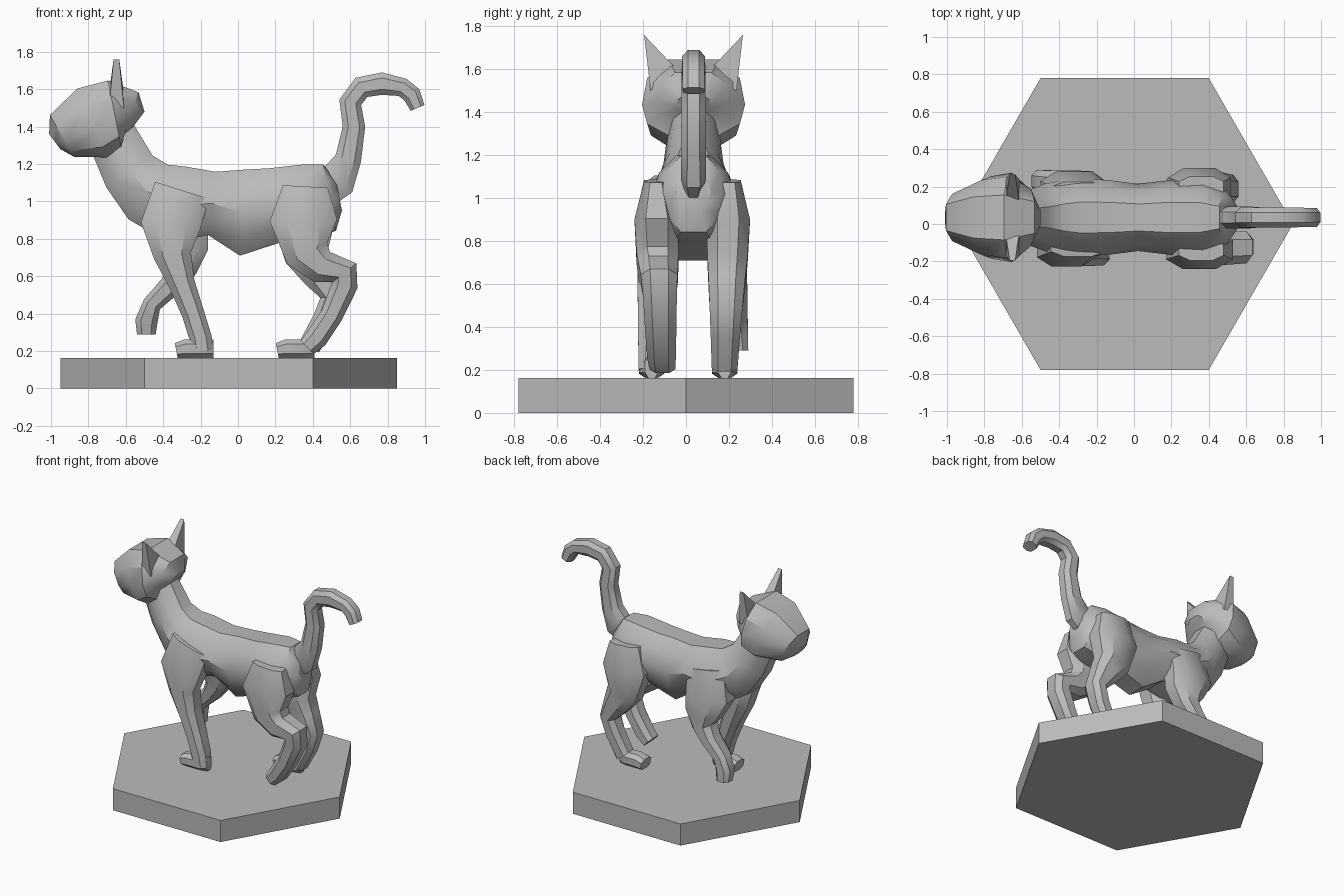
import bpy, bmesh
from mathutils import Vector

if "Cube" in bpy.data.objects:
    bpy.data.objects.remove(bpy.data.objects["Cube"])

MIDDLE = .035  # the cat's own centre line
BASE_TOP = .163

grey = bpy.data.materials.new("stone_grey")
grey.use_nodes = True
colour = (.5, .5, .5, 1)
grey.diffuse_color = colour
grey.node_tree.nodes["Principled BSDF"].inputs["Base Color"].default_value = colour

# Half cross-sections as (across, along), mirrored when skinned
LIMB = [(.5, 1), (1, .5), (1, -.5), (.5, -1)]
TORSO = [(.4, 1), (.8, .6), (1, 0), (.8, -.6), (.4, -1)]
SKULL = [(.5, 1), (.9, .5), (1, -.2), (.9, -.7), (.5, -1)]


def finish(name, bm):
    """Turn a bmesh into a named, coloured object with creases kept sharp."""
    bmesh.ops.recalc_face_normals(bm, faces=bm.faces)
    mesh = bpy.data.meshes.new(name)
    bm.to_mesh(mesh)
    bm.free()
    mesh.materials.append(grey)
    obj = bpy.data.objects.new(name, mesh)
    bpy.context.collection.objects.link(obj)
    bpy.ops.object.select_all(action='DESELECT')
    obj.select_set(True)
    bpy.context.view_layer.objects.active = obj
    bpy.ops.object.shade_smooth_by_angle(angle=.6)


def skin(name, rows, half_section):
    """Skin a cross-section along rows of (centre, radius, half width)."""
    section = half_section + [(-across, along) for across, along in reversed(half_section)]
    bm = bmesh.new()
    centres = [row[0] for row in rows]
    steps = [(b - a).normalized() for a, b in zip(centres, centres[1:])]
    loops = []
    for i, (centre, radius, width) in enumerate(rows):
        tangent = steps[max(i - 1, 0)] + steps[min(i, len(steps) - 1)]
        normal = Vector((-tangent.z, 0, tangent.x)).normalized()
        side = Vector((0, width, 0))
        loops.append([bm.verts.new(centre + side * across + normal * radius * along)
                      for across, along in section])
    for low, high in zip(loops, loops[1:]):
        for i in range(len(section)):
            bm.faces.new((low[i - 1], low[i], high[i], high[i - 1]))
    bm.faces.new(loops[0])
    bm.faces.new(loops[-1])
    finish(name, bm)


def trunk(name, path, half_section):
    """Central part with its own half width in each row."""
    skin(name, [(Vector((x, MIDDLE, z)), radius, width)
                for x, z, radius, width in path], half_section)


def limb(name, path, y_range, width_range):
    """Limb whose sideways place and width change evenly; its root is narrowed."""
    rows = []
    for i, (x, z, radius) in enumerate(path):
        t = i / (len(path) - 1)
        y, width = (start + (end - start) * t for start, end in (y_range, width_range))
        rows.append((Vector((x, y, z)), radius, width if i else width / 2))
    skin(name, rows, LIMB)


def planted_paw(name, x, y):
    """Flat paw resting on the base with its toes toward the head."""
    height = .05
    z = BASE_TOP + height
    limb(name, [(x + .1, z, height), (x + .05, z, height), (x - .05, z, height),
                (x - .1, z - .01, height * .8)], (y, y), (.06, .06))


# Hexagonal base, with corners pointing along the cat
bm = bmesh.new()
bmesh.ops.create_cone(bm, cap_ends=True, segments=6, radius1=.9, radius2=.9, depth=BASE_TOP)
for vert in bm.verts:
    x, y, z = vert.co
    vert.co = (y - .05, x, z + BASE_TOP / 2)
finish("base", bm)

# Neck and torso
trunk("torso", [
    (-.69, 1.38, .13, .11), (-.58, 1.16, .15, .14), (-.48, 1.05, .18, .18),
    (-.32, .98, .21, .21), (-.14, .99, .17, .2), (.02, .94, .23, .18),
    (.2, .98, .2, .2), (.38, 1, .2, .2), (.49, 1.02, .18, .15),
    (.54, 1.03, .08, .08)], TORSO)

# Head
trunk("head", [
    (-.98, 1.32, .05, .06), (-.94, 1.35, .13, .14), (-.78, 1.42, .2, .22),
    (-.66, 1.47, .18, .24), (-.57, 1.47, .12, .17), (-.53, 1.44, .05, .08)], SKULL)

# Ears
for label, side in (("right", -1), ("left", 1)):
    bm = bmesh.new()
    for y, z, depth in ((.06, 1.58, .04), (.2, 1.5, .04), (.23, 1.76, .015)):
        for x in (-.65 - depth, -.65 + depth):
            bm.verts.new((x, MIDDLE + side * y, z))
    bmesh.ops.convex_hull(bm, input=bm.verts)
    finish(label + "_ear", bm)

# Tail
limb("tail", [
    (.45, 1.08, .12), (.54, 1.12, .1), (.59, 1.23, .07), (.62, 1.4, .06),
    (.6, 1.53, .06), (.66, 1.61, .06), (.77, 1.63, .06), (.88, 1.61, .05),
    (.93, 1.57, .05), (.96, 1.5, .04)], (MIDDLE, MIDDLE), (.06, .05))

# Front legs: right planted, left raised
limb("right_front_leg", [
    (-.3, 1.06, .15), (-.36, .87, .16), (-.35, .71, .1), (-.3, .56, .07),
    (-.24, .4, .06), (-.2, .27, .06), (-.19, .2, .06)], (-.12, -.16), (.11, .06))
planted_paw("right_front_paw", -.23, -.16)
limb("left_front_leg", [
    (-.3, 1.06, .15), (-.33, .87, .17), (-.29, .73, .13), (-.3, .64, .08),
    (-.36, .55, .06), (-.46, .45, .05), (-.49, .36, .06), (-.49, .29, .05)],
    (.17, .24), (.11, .05))

# Hind legs: right raised, left planted
limb("right_hind_leg", [
    (.36, 1.08, .12), (.35, .9, .18), (.37, .72, .12), (.45, .65, .09),
    (.57, .62, .08), (.57, .55, .07), (.5, .39, .06), (.42, .27, .06),
    (.37, .22, .05)], (-.14, -.11), (.11, .06))
limb("left_hind_leg", [
    (.36, 1.08, .12), (.35, .9, .17), (.37, .71, .12), (.44, .6, .09),
    (.5, .49, .06), (.46, .37, .06), (.38, .22, .06)], (.2, .18), (.11, .06))
planted_paw("left_hind_paw", .31, .18)
